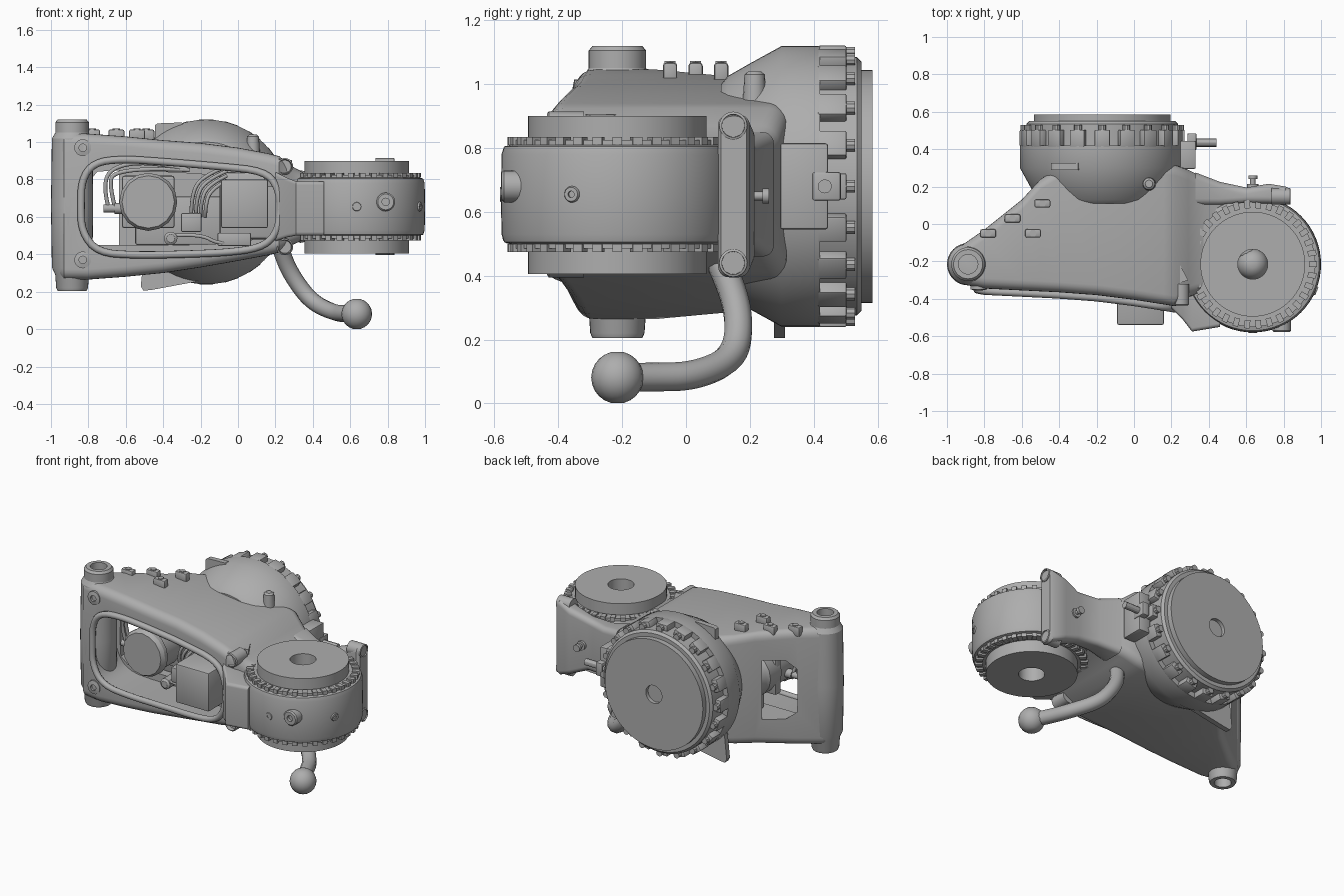
import bpy, bmesh, math
from mathutils import Vector, Matrix

if "Cube" in bpy.data.objects:
    bpy.data.objects.remove(bpy.data.objects["Cube"])

GREY = bpy.data.materials.new("cast_grey")
GREY.diffuse_color = (0.42, 0.42, 0.42, 1)
GREY.use_nodes = True
GREY.node_tree.nodes["Principled BSDF"].inputs["Base Color"].default_value = GREY.diffuse_color
TAU = 2 * math.pi


def finish(name, bm, angle=30):
    bmesh.ops.remove_doubles(bm, verts=bm.verts, dist=1e-5)
    bmesh.ops.recalc_face_normals(bm, faces=bm.faces)
    me = bpy.data.meshes.new(name)
    bm.to_mesh(me)
    bm.free()
    me.materials.append(GREY)
    ob = bpy.data.objects.new(name, me)
    bpy.context.collection.objects.link(ob)
    smooth(ob, angle)
    return ob


def select(ob):
    bpy.ops.object.select_all(action='DESELECT')
    ob.select_set(True)
    bpy.context.view_layer.objects.active = ob


def smooth(ob, angle=30):
    select(ob)
    bpy.ops.object.shade_smooth_by_angle(angle=math.radians(angle))


def bridge(bm, rings, closed=False):
    n = len(rings[0])
    pairs = list(zip(rings, rings[1:])) + ([(rings[-1], rings[0])] if closed else [])
    for a, b in pairs:
        for i in range(n):
            bm.faces.new((a[i], a[(i + 1) % n], b[(i + 1) % n], b[i]))


def lathe(name, profile, origin=(0, 0, 0), axis=(0, 0, 1), n=32, closed=False):
    """Revolve (radius, height) points; ends are capped unless closed into a ring."""
    bm = bmesh.new()
    rot = Vector(axis).to_track_quat('Z', 'Y').to_matrix()
    o = Vector(origin)
    rings = [[bm.verts.new(o + rot @ Vector((r * math.cos(TAU * i / n), r * math.sin(TAU * i / n), h)))
              for i in range(n)] for r, h in profile]
    bridge(bm, rings, closed)
    if not closed:
        bm.faces.new(rings[0])
        bm.faces.new(rings[-1])
    return finish(name, bm)


def boxes(name, items, bevel=0.0):
    """items: (matrix, size) pairs merged in one object."""
    bm = bmesh.new()
    for m, s in items:
        bmesh.ops.create_cube(bm, size=1, matrix=m @ Matrix.Diagonal((*s, 1)))
    if bevel:
        bmesh.ops.bevel(bm, geom=bm.edges[:], offset=bevel, segments=2, affect='EDGES', profile=0.5)
    return finish(name, bm)


def box(name, c, s, bevel=0.008):
    return boxes(name, [(Matrix.Translation(c), s)], bevel)


def prism(name, pts, lo, hi, axis='Y'):
    bm = bmesh.new()
    put = (lambda p, d: (p[0], d, p[1])) if axis == 'Y' else (lambda p, d: (p[0], p[1], d))
    rings = [[bm.verts.new(put(p, d)) for p in pts] for d in (lo, hi)]
    bridge(bm, rings)
    for r in rings:
        bm.faces.new(r)
    return finish(name, bm)


def loft(name, stations, r, seg=5):
    """Rounded rectangles (x, y0, y1, z0, z1) joined along x."""
    bm = bmesh.new()
    rings = []
    for x, y0, y1, z0, z1 in stations:
        k = min(r, (y1 - y0) * .45)
        ring = []
        for q, (cy, cz) in enumerate(((y1 - k, z1 - k), (y0 + k, z1 - k), (y0 + k, z0 + k), (y1 - k, z0 + k))):
            for i in range(seg + 1):
                a = math.pi / 2 * (q + i / seg)
                ring.append(bm.verts.new((x, cy + k * math.cos(a), cz + k * math.sin(a))))
        rings.append(ring)
    bridge(bm, rings)
    bm.faces.new(rings[0])
    bm.faces.new(rings[-1])
    return finish(name, bm)


def tube(name, pts, r, cyclic=False, kind='NURBS'):
    cu = bpy.data.curves.new(name, 'CURVE')
    cu.dimensions = '3D'
    cu.bevel_depth, cu.bevel_resolution, cu.resolution_u = r, 3, 6
    sp = cu.splines.new(kind)
    sp.points.add(len(pts) - 1)
    for p, co in zip(sp.points, pts):
        p.co = (*co, 1)
    sp.use_cyclic_u = cyclic
    sp.use_endpoint_u = not cyclic
    sp.order_u = 3
    cu.use_fill_caps = True
    cu.materials.append(GREY)
    ob = bpy.data.objects.new(name, cu)
    bpy.context.collection.objects.link(ob)
    select(ob)
    bpy.ops.object.convert(target='MESH')
    smooth(bpy.context.object, 40)


def chaikin(p, times=2):
    for _ in range(times):
        p = [(a[0] * (1 - t) + b[0] * t, a[1] * (1 - t) + b[1] * t)
             for a, b in zip(p, p[1:] + p[:1]) for t in (.25, .75)]
    return p


# Main arm casting: front pocket plus a smaller window through the slanted back wall
ARM = [(-.97, -.27, -.16, .29, 1.03), (-.93, -.32, -.12, .265, 1.05), (-.80, -.345, -.03, .265, 1.045),
       (-.6, -.355, .13, .28, 1.03), (-.5, -.36, .24, .29, 1.02), (-.4, -.365, .30, .30, 1.01),
       (-.2, -.38, .32, .33, .995), (0, -.405, .32, .365, .97), (.16, -.43, .32, .395, .94),
       (.22, -.44, .315, .41, .925), (.29, -.39, .29, .45, .87), (.38, -.36, .245, .49, .82),
       (.5, -.36, .19, .52, .79)]
arm = loft("arm_casting", ARM, .055)
opening = chaikin([(-.84, .66), (-.835, .52), (-.75, .41), (-.55, .395), (-.3, .40), (-.05, .41), (.12, .435),
                   (.20, .50), (.23, .62), (.215, .76), (.14, .845), (-.1, .87), (-.4, .895), (-.62, .91),
                   (-.77, .89), (-.835, .80)])
window = chaikin([(-.81, .62), (-.80, .45), (-.6, .45), (-.2, .45), (.15, .47), (.16, .8), (-.2, .83),
                  (-.6, .85), (-.80, .84)], 1)
for pts, depth in ((opening, -.10), (window, .10)):
    cutter = prism("pocket_cutter", pts, -.7, depth)
    mod = arm.modifiers.new("pocket", 'BOOLEAN')
    mod.operation, mod.object, mod.solver = 'DIFFERENCE', cutter, 'EXACT'
    select(arm)
    bpy.ops.object.modifier_apply(modifier=mod.name)
    bpy.data.objects.remove(cutter)
smooth(arm)


def front_y(x):
    for a, b in zip(ARM, ARM[1:]):
        if a[0] <= x <= b[0]:
            return a[1] + (b[1] - a[1]) * (x - a[0]) / (b[0] - a[0])
    return ARM[0][1]


tube("pocket_rim", [(x, front_y(x) - .014, z) for x, z in opening], .02, True, 'POLY')

# Pivot barrel at the narrow end
lathe("pivot_barrel", [(.052, .205), (.078, .205), (.085, .22), (.09, .29), (.108, .33), (.113, .66), (.108, 1.02),
                       (.09, 1.05), (.09, 1.105), (.078, 1.12), (.052, 1.12)], (-.887, -.215, 0), closed=True)
for z in (.37, .97):
    lathe("front_boss", [(.045, 0), (.045, .025), (.02, .03), (.02, .015)], (-.83, -.325, z), (0, -1, 0), 20)

# Swivel flange at the back, with its flared neck
FX, FZ = -.17, .68
lathe("flange_neck", [(.32, .11), (.345, .13), (.385, .20), (.44, .30), (.44, .42), (.405, .42), (.405, .535),
                      (.39, .55), (.365, .55), (.365, .585), (.06, .585), (.06, .56)],
      (FX, 0, FZ), (0, 1, 0), 64)
teeth, N = [], 20
for i in range(N):
    turn = Matrix.Translation((FX, 0, FZ)) @ Matrix.Rotation(TAU * i / N, 4, 'Y')
    teeth.append((turn @ Matrix.Translation((.417, .458, 0)), (.048, .09, .082)))
    a = TAU * i / N
    lathe("flange_bolt", [(.021, .49), (.021, .53)],
          (FX + .417 * math.cos(a), 0, FZ + .417 * math.sin(a)), (0, 1, 0), 10)
boxes("flange_teeth", teeth, .006)
prism("lower_flange_tab", [(-.52, .23), (-.505, .205), (-.46, .21), (-.19, .26), (-.19, .42), (-.5, .42)], .275, .31)
prism("upper_flange_tab", [(-.445, 1.09), (-.43, 1.10), (-.3, 1.105), (-.2, .98), (-.445, .93)], .29, .325)

# Sensor block and rod beside the flange
box("side_block", (.285, .37, .68), (.09, .15, .27))
box("side_block_cap", (.31, .44, .68), (.05, .09, .09))
lathe("side_rod", [(.022, 0), (.022, .14)], (.30, .435, .68), (1, 0, 0), 12)

# Round joint housing with a bore straight through
JX, JY = .635, -.215
lathe("joint_housing", [(.08, .405), (.28, .405), (.28, .485), (.335, .485), (.335, .50), (.355, .505), (.363, .53),
                        (.365, .65), (.363, .78), (.355, .805), (.335, .81), (.335, .825), (.28, .825),
                        (.28, .90), (.08, .90)], (JX, JY, 0), n=64, closed=True)
bolts = []
for i in range(34):
    turn = Matrix.Translation((JX, JY, 0)) @ Matrix.Rotation(TAU * i / 34, 4, 'Z')
    for z in (.487, .822):
        bolts.append((turn @ Matrix.Translation((.322, 0, z)), (.045, .03, .025)))
boxes("joint_bolts", bolts)
PORTS = (((.79, -.3, .68), (0, -1, 0), .05, .278), ((JX, JY, .655), (0, -1, 0), .026, .368),
         ((JX, JY, .655), (.92, -.39, 0), .026, .372))
for o, d, r, out in PORTS:
    lathe("joint_port", [(r, .15), (r, out - .008), (r * .85, out), (r * .4, out), (r * .4, out - .02)], o, d, 20)

# Saddle wings where the casting grips the joint
loft("rear_saddle", [(.33, .10, .275, .46, .85), (.46, .10, .225, .49, .82), (.60, .11, .195, .48, .83),
                     (.72, .11, .215, .43, .87), (.81, .10, .20, .395, .905), (.83, .11, .19, .40, .90)], .035)
loft("front_saddle", [(.20, -.45, -.36, .47, .84), (.26, -.51, -.34, .49, .81), (.31, -.575, -.30, .50, .79),
                      (.46, -.55, -.40, .50, .79)], .02)
for z in (.44, .87):
    lathe("saddle_eye_front", [(.045, 0), (.045, .11), (.038, .115), (.034, .09)], (.25, -.32, z), (0, -1, 0), 20)
    lathe("saddle_eye_rear", [(.044, 0), (.044, .10), (.036, .103), (.034, .07)], (.735, .148, z), (1, 0, 0), 20)
prism("gusset", [(.14, -.35), (.29, -.30), (.22, -.17)], .76, .905, 'Z')
lathe("rear_nipple", [(.03, 0), (.03, .03), (.014, .03), (.014, .055), (.024, .055), (.024, .075)],
      (.635, .185, .65), (0, 1, 0), 14)

# Small fittings on the top of the arm
for x, y in ((-.78, -.05), (-.65, .03), (-.49, .11), (-.54, -.05)):
    box("top_pad", (x, y, 1.035), (.085, .045, .065), .01)
    lathe("top_pad_bolt", [(.02, 1.05), (.02, 1.072)], (x, y, 0), n=6)
lathe("top_pin", [(.04, .9), (.035, .98), (.032, 1.03), (.02, 1.04)], (.08, .215, 0), n=16)

# Motor, controller and wiring in the pocket
lathe("motor", [(.12, -.09), (.135, -.02), (.15, 0), (.15, .12), (.142, .13), (.142, .27), (.155, .28),
                (.155, .31), (.14, .335)], (-.48, 0, .68), (0, -1, 0), 16)
boxes("motor_mount", [(Matrix.Translation((-.48, -.1, .68)), (.28, .06, .28)),
                      (Matrix.Translation((-.3, .02, .58)), (.5, .14, .26))], .012)
box("controller_box", (.035, -.33, .67), (.25, .42, .26), .01)
box("controller_back", (.06, -.05, .66), (.32, .25, .36), .02)
box("terminal_block", (-.25, -.22, .57), (.11, .12, .10))
box("lower_terminal", (-.02, -.2, .48), (.18, .14, .07))
lathe("plug", [(.03, 0), (.03, .06), (.022, .06), (.022, .12)], (-.60, -.2, .645), (-1, 0, 0), 14)
lathe("sight_cap", [(.036, 0), (.036, .16), (.022, .17)], (-.36, -.1, .485), (0, -1, 0), 14)
for k in range(4):
    o = k * .025
    tube("cable", [(-.25 + o, -.25, .60), (-.25 + o, -.29, .72 - o), (-.19 + o / 2, -.28, .82 - o),
                   (-.06, -.24, .87 - o)], .010)
for k in range(2):
    o = k * .035
    tube("motor_cable", [(-.66 - o, -.2, .66), (-.69 - o, -.22, .78), (-.66, -.22, .84 + o), (-.45, -.22, .86 + o),
                         (-.26, -.22, .85)], .011)
tube("ground_cable", [(-.34, -.24, .50), (-.2, -.27, .51), (-.1, -.27, .45), (.02, -.24, .46)], .010)

# Curved hand lever with ball end
tube("lever", [(.21, .08, .50), (.24, .14, .38), (.31, .17, .25), (.40, .15, .14), (.52, .03, .085),
               (.58, -.11, .082), (JX, JY, .082)], .045)
lathe("ball_knob", [(.082 * math.sin(math.pi * i / 12), -.082 * math.cos(math.pi * i / 12)) for i in range(1, 12)],
      (JX, JY, .081), n=20)
